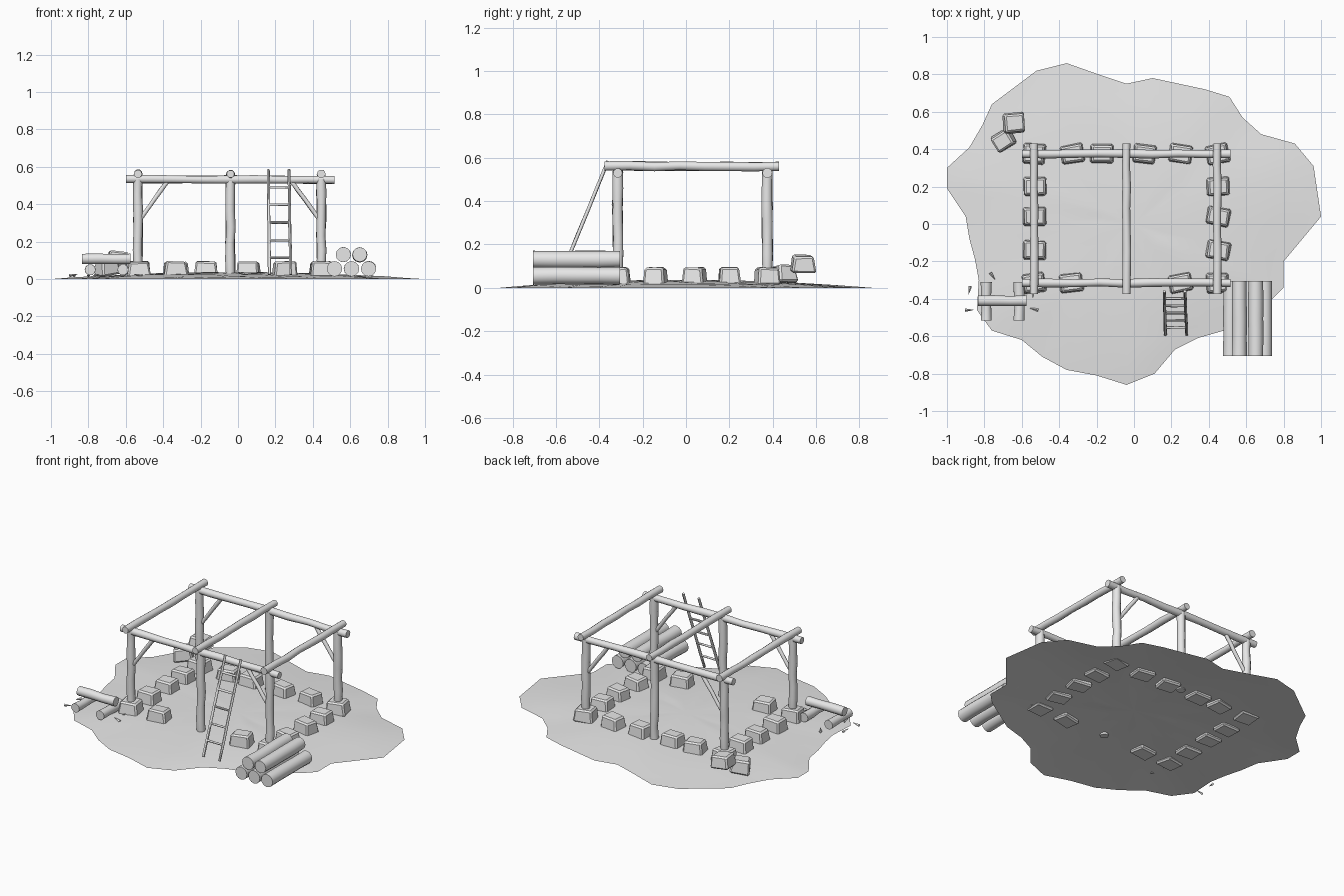
import bpy
import bmesh
import math
import random
from mathutils import Matrix, Vector

random.seed(7)
default_cube = bpy.data.objects.get("Cube")
if default_cube:
    bpy.data.objects.remove(default_cube, do_unlink=True)

# Single plain grey for every part
grey = bpy.data.materials.new("plain_grey")
grey.use_nodes = True
grey.diffuse_color = (0.8, 0.8, 0.8, 1)
grey.node_tree.nodes["Principled BSDF"].inputs["Base Color"].default_value = (0.8, 0.8, 0.8, 1)


def finish(bm, name, smooth_angle=None):
    """Turn a bmesh into a named object with the shared material."""
    bmesh.ops.recalc_face_normals(bm, faces=bm.faces)
    mesh = bpy.data.meshes.new(name)
    bm.to_mesh(mesh)
    bm.free()
    mesh.materials.append(grey)
    obj = bpy.data.objects.new(name, mesh)
    bpy.context.collection.objects.link(obj)
    if smooth_angle:
        bpy.ops.object.select_all(action='DESELECT')
        obj.select_set(True)
        bpy.context.view_layer.objects.active = obj
        bpy.ops.object.shade_smooth_by_angle(angle=math.radians(smooth_angle))
    return obj


def timber(name, start, end, radius, sections=5, wobble=0.12, sides=10):
    """A slightly crooked round pole between two points."""
    start, end = Vector(start), Vector(end)
    axis = end - start
    turn = axis.to_track_quat('Z', 'Y')
    bm = bmesh.new()
    rings = []
    for i in range(sections + 1):
        inner = 0 < i < sections
        shift = [random.uniform(-wobble, wobble) * radius * inner for _ in range(2)]
        r = radius * (1 + random.uniform(-wobble, wobble) * 0.6)
        ring = []
        for k in range(sides):
            a = math.tau * k / sides
            local = Vector((r * math.cos(a) + shift[0], r * math.sin(a) + shift[1], 0))
            ring.append(bm.verts.new(start + axis * i / sections + turn @ local))
        rings.append(ring)
    for low, high in zip(rings, rings[1:]):
        for k in range(sides):
            n = (k + 1) % sides
            bm.faces.new((low[k], low[n], high[n], high[k]))
    bm.faces.new(rings[0])
    bm.faces.new(rings[-1])
    return finish(bm, name, 45)


def stone(name, x, y, z=0.05, size=(0.13, 0.105, 0.09), turn=None, tilt=0.0):
    """A rough tapered block with chamfered edges."""
    bm = bmesh.new()
    bmesh.ops.create_cube(bm, size=1)
    for v in bm.verts:
        taper = 0.84 if v.co.z > 0 else 1.0
        v.co.x *= size[0] * taper * random.uniform(0.93, 1.05)
        v.co.y *= size[1] * taper * random.uniform(0.93, 1.05)
        v.co.z *= size[2] * random.uniform(0.9, 1.05)
    bmesh.ops.bevel(bm, geom=bm.edges[:], offset=0.009, segments=1, affect='EDGES')
    if turn is None:
        turn = random.uniform(-0.25, 0.25)
    place = Matrix.Translation((x, y, z)) @ Matrix.Rotation(turn, 4, 'Z') @ Matrix.Rotation(tilt, 4, 'Y')
    bmesh.ops.transform(bm, matrix=place, verts=bm.verts)
    return finish(bm, name)


# Ground: irregular shallow mound made of shrinking copies of its outline
outline = [(-.36, .86), (-.19, .8), (-.04, .75), (.1, .78), (.38, .72), (.51, .68),
           (.58, .57), (.68, .48), (.86, .43), (.96, .31), (1, .04), (.8, -.2),
           (.8, -.34), (.73, -.41), (.48, -.57), (.34, -.61), (.22, -.67),
           (.11, -.8), (-.04, -.86), (-.2, -.81), (-.36, -.78), (-.49, -.71),
           (-.6, -.62), (-.76, -.57), (-.84, -.46), (-.83, -.3), (-.85, -.19),
           (-.88, -.08), (-.9, .04), (-1, .19), (-1, .3), (-.88, .41),
           (-.81, .53), (-.76, .64), (-.52, .82)]
bm = bmesh.new()
rings = []
for s in (1, 0.9, 0.78, 0.62, 0.42, 0.2):
    ring = []
    for x, y in outline:
        bump = random.uniform(-0.002, 0.002) if s < 1 else 0
        ring.append(bm.verts.new((x * s, y * s, 0.036 * (1 - s ** 2.2) + bump)))
    rings.append(ring)
count = len(outline)
for outer, inner in zip(rings, rings[1:]):
    for k in range(count):
        n = (k + 1) % count
        bm.faces.new((outer[k], outer[n], inner[n], inner[k]))
centre = bm.verts.new((0, 0, 0.036))
for k in range(count):
    bm.faces.new((rings[-1][k], rings[-1][(k + 1) % count], centre))
bmesh.ops.recalc_face_normals(bm, faces=bm.faces)
if sum(f.normal.z for f in bm.faces) < 0:
    bmesh.ops.reverse_faces(bm, faces=bm.faces)
finish(bm, "ground", 60)

# Foundation stones around the frame
left_x, mid_x, right_x = -0.535, -0.04, 0.445
front_y, back_y = -0.315, 0.375
for x in (left_x, right_x):
    for y in (front_y, back_y):
        stone("corner_stone", x, y, 0.052, (0.125, 0.11, 0.085))
    for y in (0.2, 0.04, -0.14):
        stone("side_stone", x + 0.005, y, turn=random.uniform(-0.2, 0.2))
for x in (-0.33, -0.17, 0.055, 0.25):
    stone("back_stone", x, back_y)
for x in (-0.335, 0.25):
    stone("front_stone", x, front_y)
stone("loose_stone_upper", -0.64, 0.54, 0.11, (0.12, 0.11, 0.08), 0.1, 0.1)
stone("loose_stone_lower", -0.7, 0.445, 0.06, (0.12, 0.1, 0.085), 0.55, -0.15)

# Timber frame: posts, braces, long beams and cross beams
for y in (front_y, back_y):
    for x in (left_x, mid_x, right_x):
        foot = 0.02 if x == mid_x else 0.08
        timber("post", (x, y, foot), (x, y, 0.535), 0.025, 6)
    for x, side in ((left_x, 1), (right_x, -1)):
        timber("brace", (x + side * 0.015, y, 0.325), (x + side * 0.16, y, 0.525), 0.012, 4)
    timber("long_beam", (-0.6, y, 0.535), (0.515, y, 0.53), 0.022, 8)
for x in (left_x, mid_x, right_x):
    timber("cross_beam", (x, -0.375, 0.562), (x, 0.43, 0.56), 0.022, 7)

# Ladder leaning on the front beam
foot, head = Vector((0, -0.59, 0.025)), Vector((0, -0.36, 0.585))
for bottom_x, top_x in ((0.168, 0.162), (0.282, 0.272)):
    timber("ladder_rail", foot + Vector((bottom_x, 0, 0)), head + Vector((top_x, 0, 0)), 0.008, 5, sides=8)
for i in range(5):
    p = foot.lerp(head, 0.16 + 0.168 * i)
    timber("ladder_rung", p + Vector((0.163, 0, 0)), p + Vector((0.28, 0, 0)), 0.007, 2, sides=8)

# Stack of logs
for x, z in ((0.516, 0.055), (0.607, 0.055), (0.698, 0.055), (0.563, 0.131), (0.651, 0.131)):
    timber("stacked_log", (x, -0.705, z), (x, -0.305, z), 0.04, 4, 0.05, 12)

# Chopping spot: a log resting on two short logs, with splinters around
for x in (-0.79, -0.615):
    timber("support_log", (x, -0.515, 0.05), (x, -0.31, 0.05), 0.028, 3)
timber("chopped_log", (-0.835, -0.41, 0.108), (-0.575, -0.41, 0.108), 0.028, 3)
for x, y in ((-.88, -.355), (-.88, -.46), (-.755, -.28), (-.54, -.37), (-.535, -.455), (-.8, -.48)):
    bm = bmesh.new()
    bmesh.ops.create_cone(bm, segments=4, radius1=0.009, radius2=0.001, depth=0.045, cap_ends=True)
    spin = Matrix.Rotation(random.uniform(0, math.tau), 4, 'Z') @ Matrix.Rotation(1.4, 4, 'Y')
    bmesh.ops.transform(bm, matrix=Matrix.Translation((x, y, 0.022)) @ spin, verts=bm.verts)
    finish(bm, "splinter")
